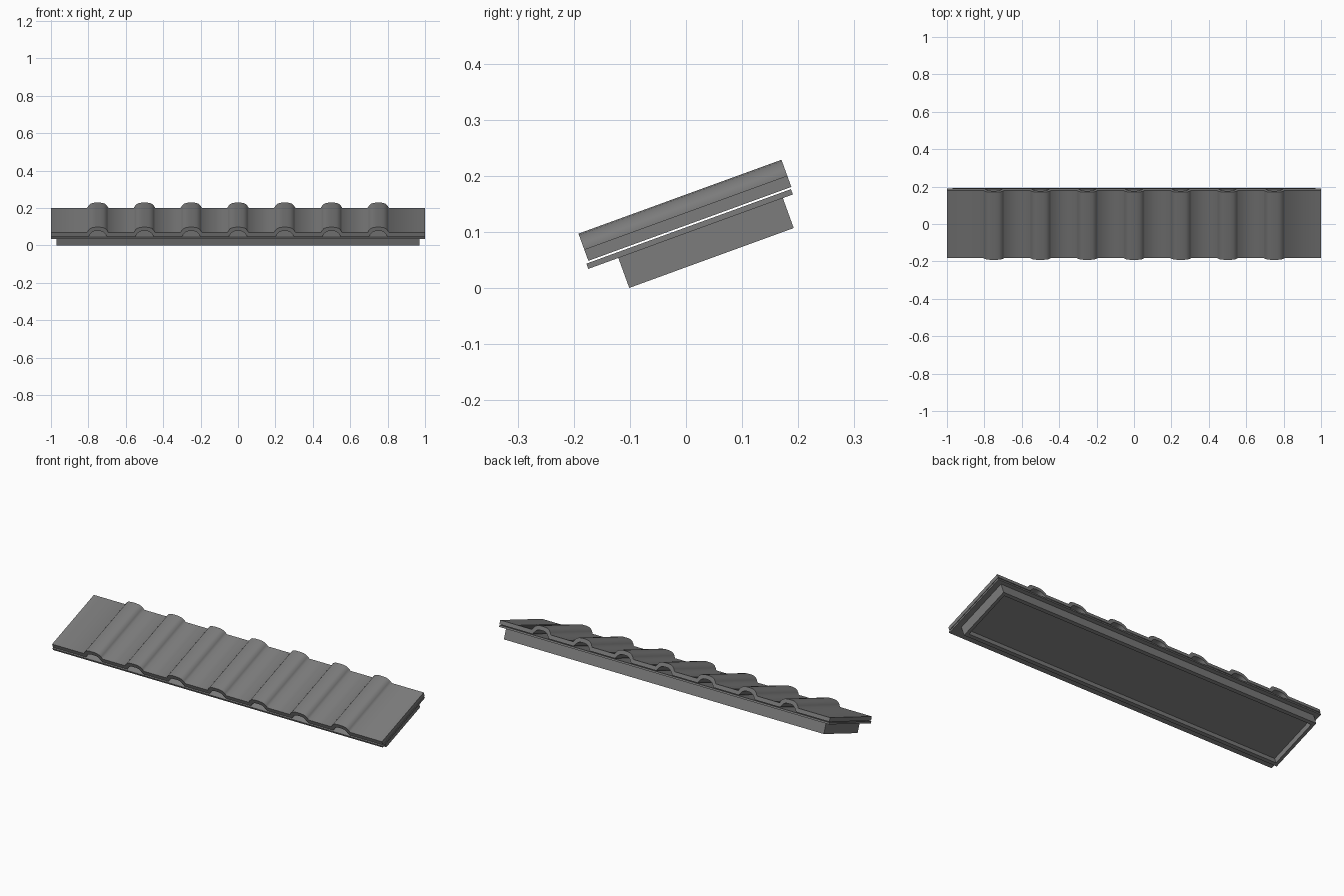
import bpy
import bmesh
from math import radians
from mathutils import Matrix

cube = bpy.data.objects.get("Cube")
if cube:
    bpy.data.objects.remove(cube, do_unlink=True)

grey = bpy.data.materials.new("dark grey")
grey.use_nodes = True
colour = (0.2, 0.2, 0.2, 1)
grey.diffuse_color = colour
grey.node_tree.nodes["Principled BSDF"].inputs["Base Color"].default_value = colour

# Parts are modelled flat, then tilted to the roof pitch
PITCH = Matrix.Rotation(radians(20), 4, "X")
FRONT, BACK = -0.147, 0.238


def finish(name, bm):
    bmesh.ops.recalc_face_normals(bm, faces=bm.faces)
    bm.transform(PITCH)
    mesh = bpy.data.meshes.new(name)
    bm.to_mesh(mesh)
    bm.free()
    mesh.materials.append(grey)
    obj = bpy.data.objects.new(name, mesh)
    bpy.context.collection.objects.link(obj)
    return obj


def box(x, y0, y1, z0, z1):
    bm = bmesh.new()
    bmesh.ops.create_cube(bm, size=1)
    bmesh.ops.scale(bm, vec=(2 * x, y1 - y0, z1 - z0), verts=bm.verts)
    bmesh.ops.translate(bm, vec=(0, (y0 + y1) / 2, (z0 + z1) / 2), verts=bm.verts)
    return bm


# Half profile of one hollow rib: outer offset, outer rise, inner offset, inner rise
half = [(0.057, 0, 0.049, 0), (0.05, 0.012, 0.041, 0.012), (0.041, 0.022, 0.032, 0.022),
        (0.029, 0.0275, 0.022, 0.028), (0.013, 0.03, 0.01, 0.03)]
rib = [(-a, h, -b, k) for a, h, b, k in half] + half[::-1]

# Ribbed roofing sheet: constant section swept along the slope
LOW, TOP = 0.105, 0.1265
section = [((-1, TOP), (-1, LOW))]
for i in range(-3, 4):
    section += [((i / 4 + a, TOP + h), (i / 4 + b, LOW + k)) for a, h, b, k in rib]
section.append(((1, TOP), (1, LOW)))

bm = bmesh.new()
rows = [[bm.verts.new((x, y, z)) for y in (FRONT, BACK) for x, z in pair]
        for pair in section]
for a, b in zip(rows, rows[1:]):
    for i, j in ((0, 1), (1, 3), (3, 2), (2, 0)):
        bm.faces.new((a[i], a[j], b[j], b[i]))
for end in (rows[0], rows[-1]):
    bm.faces.new([end[i] for i in (0, 1, 3, 2)])
sheet = finish("ribbed_sheet", bm)
bpy.ops.object.select_all(action="DESELECT")
sheet.select_set(True)
bpy.context.view_layer.objects.active = sheet
bpy.ops.object.shade_smooth_by_angle(angle=radians(70))

# Thin backing board under the sheet
finish("backing_board", box(1, -0.152, 0.236, 0.0915, 0.1015))

# Support frame, recessed underneath
bm = box(0.97, -0.095, 0.217, 0.0347, 0.0915)
bm.normal_update()
under = min(bm.faces, key=lambda f: f.calc_center_median().z)
bmesh.ops.inset_region(bm, faces=[under], thickness=0.025)
walls = bmesh.ops.extrude_discrete_faces(bm, faces=[under])
bmesh.ops.translate(bm, vec=(0, 0, 0.03), verts=walls["faces"][0].verts)
finish("support_frame", bm)
